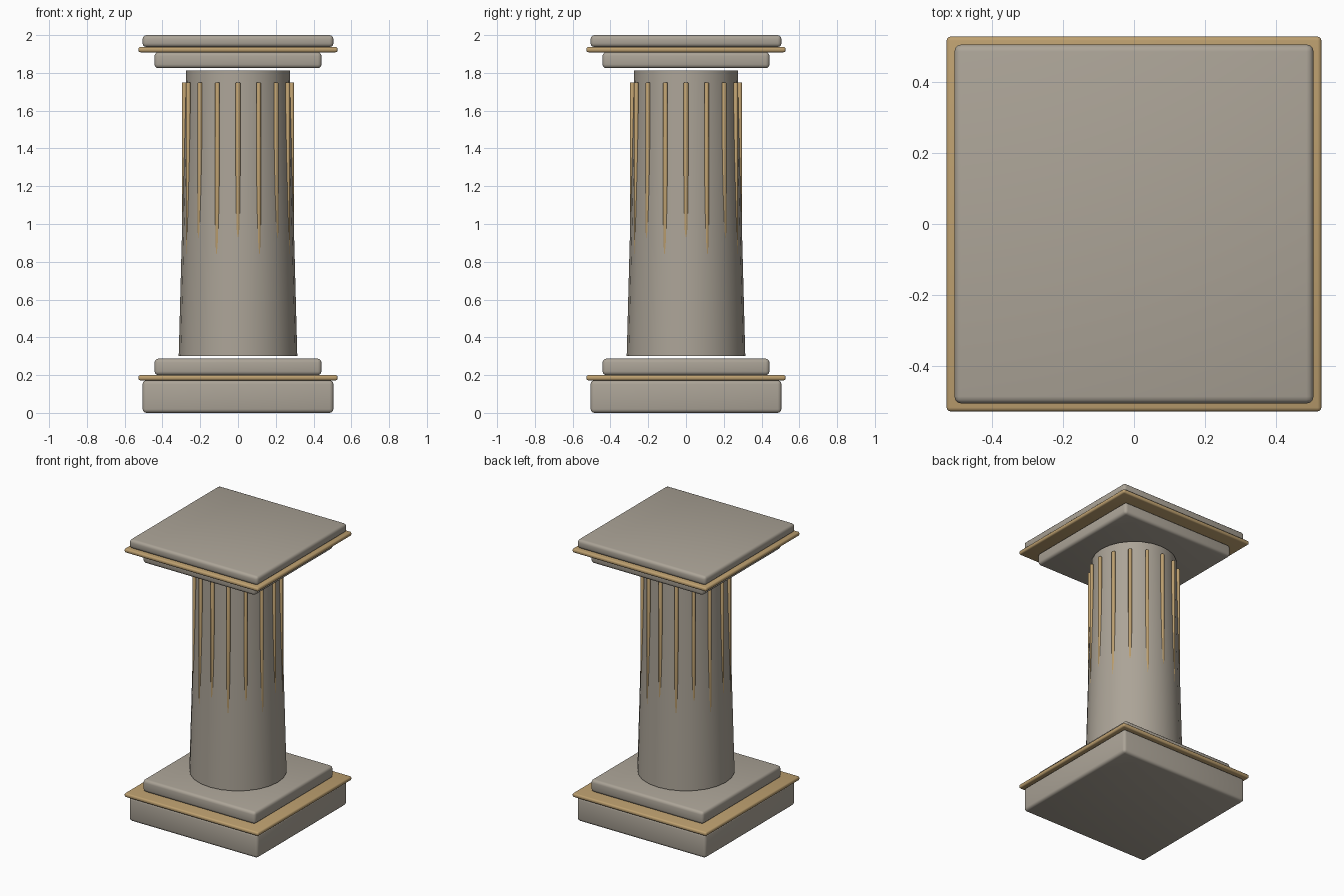
import bpy, math

if "Cube" in bpy.data.objects:
    bpy.data.objects.remove(bpy.data.objects["Cube"])


def material(name, rgb):
    m = bpy.data.materials.new(name)
    m.diffuse_color = (*rgb, 1)
    m.use_nodes = True
    m.node_tree.nodes["Principled BSDF"].inputs["Base Color"].default_value = m.diffuse_color
    return m


stone = material("warm grey stone", (0.41, 0.37, 0.31))
gold = material("dull gold", (0.51, 0.35, 0.16))


def finish(name, mat, bevel=0, segments=3):
    o = bpy.context.object
    o.name = name
    o.data.materials.append(mat)
    if bevel:
        b = o.modifiers.new("rounded edges", 'BEVEL')
        b.width, b.segments = bevel, segments
        b.limit_method = 'ANGLE'
        bpy.ops.object.modifier_apply(modifier=b.name)
    bpy.ops.object.shade_smooth_by_angle(angle=math.radians(35))
    return o


def slab(name, half, z0, z1, mat, bevel):
    bpy.ops.mesh.primitive_cube_add(size=1, location=(0, 0, (z0 + z1) / 2))
    bpy.context.object.scale = (2 * half, 2 * half, z1 - z0)
    bpy.ops.object.transform_apply(location=False, rotation=False, scale=True)
    finish(name, mat, bevel)


# Square base and capital
slab("base_plinth", 0.505, 0.0, 0.172, stone, 0.02)
slab("base_trim", 0.527, 0.172, 0.2, gold, 0.011)
slab("base_step", 0.442, 0.2, 0.287, stone, 0.02)
slab("capital_step", 0.442, 1.825, 1.91, stone, 0.02)
slab("capital_trim", 0.527, 1.909, 1.937, gold, 0.011)
slab("capital_slab", 0.505, 1.937, 2.0, stone, 0.02)

# Tapered shaft
bpy.ops.mesh.primitive_cone_add(vertices=24, radius1=0.314, radius2=0.274,
                                depth=1.512, location=(0, 0, 1.057))
finish("shaft", stone)

# Upright gold ribs that sink into the widening shaft
for i in range(16):
    a = math.tau * i / 16
    bpy.ops.mesh.primitive_cylinder_add(
        vertices=12, radius=0.0125, depth=1.3,
        location=(0.285 * math.cos(a), 0.285 * math.sin(a), 1.1),
        rotation=(0, 0, a))
    finish(f"rib_{i + 1}", gold, 0.005, 2)
